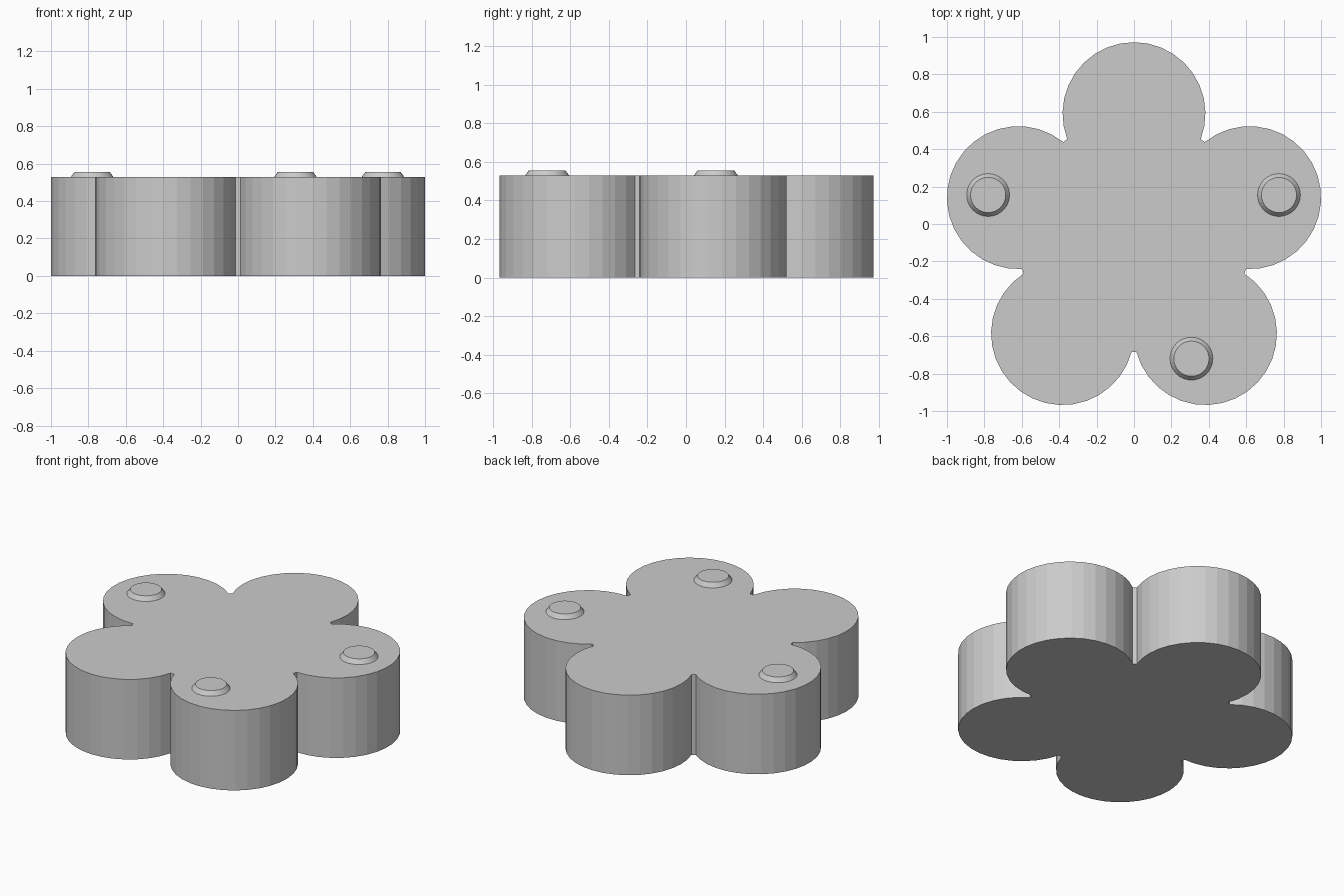
import bpy, bmesh, math
from mathutils import Vector

if "Cube" in bpy.data.objects:
    bpy.data.objects.remove(bpy.data.objects["Cube"])

CENTRE = Vector((0, -0.06))   # middle of the flower
DIST, PETAL_R, HUB_R = 0.65, 0.382, 0.625
HEIGHT, TOP = 0.528, 0.556
ARC_STEPS = 20

grey = bpy.data.materials.new("plain grey")
grey.diffuse_color = (0.6, 0.6, 0.6, 1)
grey.use_nodes = True
grey.node_tree.nodes["Principled BSDF"].inputs["Base Color"].default_value = grey.diffuse_color


def finish(bm, name):
    bmesh.ops.recalc_face_normals(bm, faces=bm.faces)
    mesh = bpy.data.meshes.new(name)
    bm.to_mesh(mesh)
    bm.free()
    mesh.materials.append(grey)
    obj = bpy.data.objects.new(name, mesh)
    bpy.context.collection.objects.link(obj)
    return obj


def polar(radius, angle):
    return Vector((radius * math.cos(angle), radius * math.sin(angle)))


# Flower body: five petal arcs joined by short pieces of the hub circle
meet = math.acos((DIST**2 + HUB_R**2 - PETAL_R**2) / (2 * DIST * HUB_R))
sweep = math.atan2(HUB_R * math.sin(meet), HUB_R * math.cos(meet) - DIST)
bm = bmesh.new()
outline = []
for k in range(5):
    axis = math.radians(90 + 72 * k)
    middle = CENTRE + polar(DIST, axis)
    for i in range(ARC_STEPS + 1):
        p = middle + polar(PETAL_R, axis + sweep * (2 * i / ARC_STEPS - 1))
        outline.append(bm.verts.new((p.x, p.y, 0)))
base = bm.faces.new(outline)
walls = bmesh.ops.extrude_face_region(bm, geom=[base], use_keep_orig=True)
bmesh.ops.translate(bm, vec=(0, 0, HEIGHT),
                    verts=[g for g in walls["geom"] if isinstance(g, bmesh.types.BMVert)])
finish(bm, "flower_body")

# Three tapered studs on top
for n, (x, y) in enumerate([(-0.78, 0.155), (0.775, 0.155), (0.307, -0.72)]):
    bm = bmesh.new()
    low = HEIGHT - 0.002
    bmesh.ops.create_cone(bm, cap_ends=True, segments=32, radius1=0.116,
                          radius2=0.094, depth=TOP - low)
    bmesh.ops.translate(bm, vec=(x, y, (TOP + low) / 2), verts=bm.verts)
    finish(bm, f"stud_{n + 1}")
